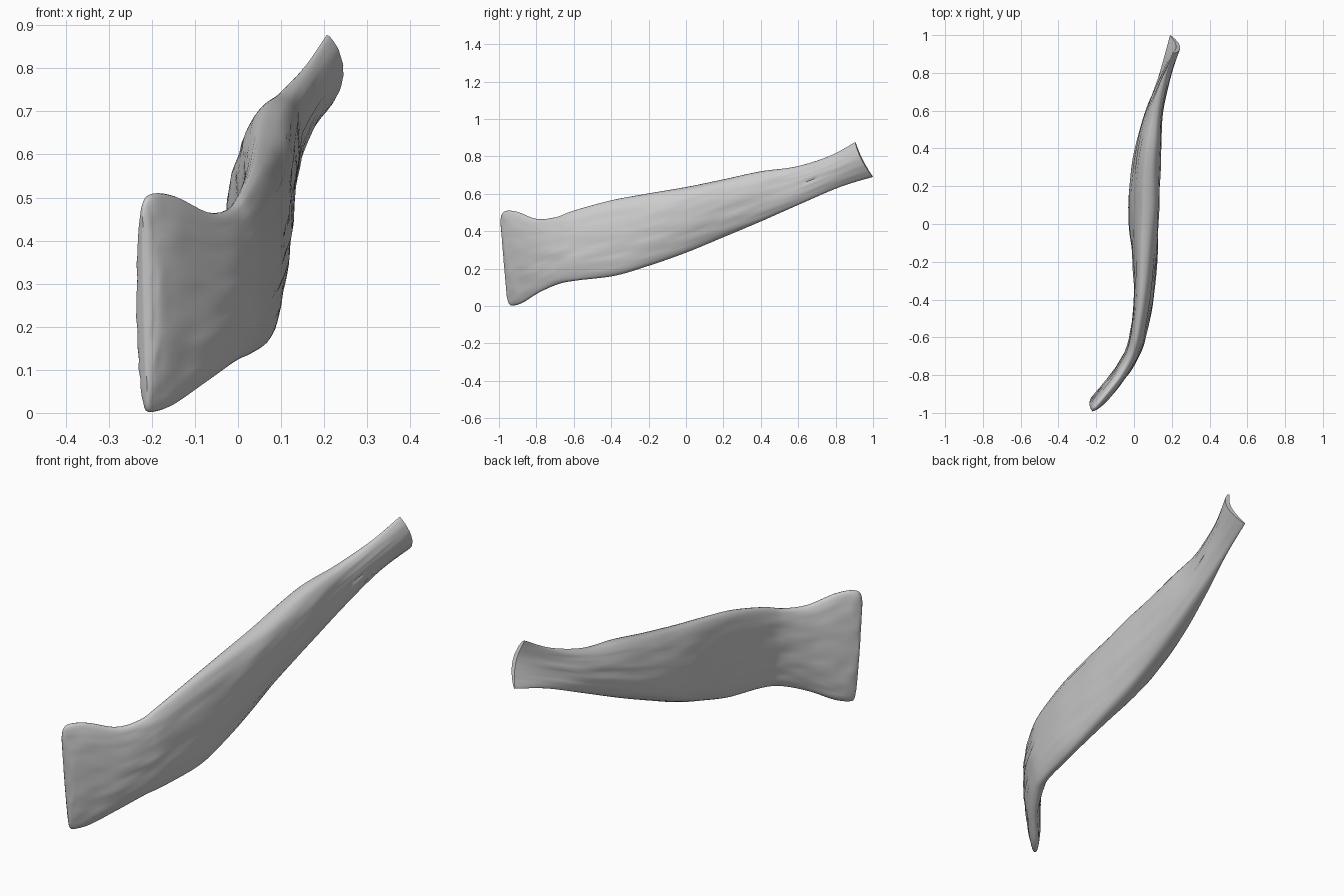
import bpy, bmesh, math
from mathutils import Vector, noise

if "Cube" in bpy.data.objects:
    bpy.data.objects.remove(bpy.data.objects["Cube"])

# Stations along the strap: top edge xyz, bottom edge xyz, sideways bow, half thickness
STATIONS = [
    (-.222, -.992, .450, -.212, -.958, .050, -.003, .003),
    (-.217, -.984, .490, -.212, -.945, .012, -.003, .021),
    (-.198, -.960, .509, -.202, -.926, .002, .000, .031),
    (-.148, -.900, .503, -.156, -.875, .017, .000, .035),
    (-.072, -.800, .466, -.080, -.790, .070, .000, .036),
    (-.018, -.700, .474, -.014, -.680, .118, .003, .038),
    (.012, -.600, .510, .023, -.580, .137, .004, .042),
    (.038, -.400, .565, .055, -.380, .162, .005, .050),
    (.048, -.200, .602, .062, -.200, .215, .002, .062),
    (.055, .000, .636, .058, .000, .285, -.003, .075),
    (.062, .200, .677, .064, .200, .368, -.006, .077),
    (.080, .400, .720, .082, .400, .452, -.005, .066),
    (.110, .590, .746, .110, .610, .545, .000, .044),
    (.158, .770, .803, .150, .825, .637, .019, .022),
    (.207, .905, .877, .192, .999, .690, .036, .011),
]
STEPS, SIDES = 7, 48


def station(u):
    """Catmull-Rom blend of the stations."""
    last = len(STATIONS) - 1
    i = min(int(u), last - 1)
    f = u - i
    p = [STATIONS[max(0, min(last, i + k))] for k in (-1, 0, 1, 2)]
    return [0.5 * (2 * b + (c - a) * f + (2 * a - 5 * b + 4 * c - d) * f * f
                   + (3 * b - a - 3 * c + d) * f ** 3) for a, b, c, d in zip(*p)]


def middle(u):
    s = station(max(0, min(len(STATIONS) - 1, u)))
    return (Vector(s[:3]) + Vector(s[3:6])) / 2


bm = bmesh.new()
rings = []
count = (len(STATIONS) - 1) * STEPS
for j in range(count + 1):
    u = j / STEPS
    s = station(u)
    top, bottom, bow, half = Vector(s[:3]), Vector(s[3:6]), s[6], s[7]
    along = middle(max(u, 1.5) + .3) - middle(max(u, 1.5) - .3)
    side = Vector((along.y, -along.x, 0)).normalized()
    belly = max(0, 1 - abs(u - 9.5) / 3.5)
    ring = []
    for k in range(SIDES):
        a = 2 * math.pi * k / SIDES
        t = (1 - math.cos(a)) / 2
        sn = math.sin(a)
        # Rounded lens section, tilted in the belly, with lengthwise fibre ridges
        width = math.copysign(abs(sn) ** .8, sn) * half
        width *= 1 + belly * (t - .5) * (.5 if sn > 0 else -.8)
        fibre = noise.noise(Vector((t * 17, u * .9, 3 if sn > 0 else 9)))
        width += fibre * .008 * sn * min(1, half / .035)
        ring.append(bm.verts.new(bottom.lerp(top, t) + side * (width + bow * 4 * t * (1 - t))))
    rings.append(ring)

# Skin between sections
for r, q in zip(rings, rings[1:]):
    for k in range(SIDES):
        n = (k + 1) % SIDES
        bm.faces.new((r[k], r[n], q[n], q[k]))

# End caps, bridged across the thin section
for ring in (rings[0], rings[-1]):
    for k in range(SIDES // 2):
        quad = [ring[k], ring[k + 1], ring[-k - 1], ring[-k % SIDES]]
        bm.faces.new(list(dict.fromkeys(quad)))
bmesh.ops.recalc_face_normals(bm, faces=bm.faces)

mesh = bpy.data.meshes.new("muscle_strap")
bm.to_mesh(mesh)
bm.free()
strap = bpy.data.objects.new("muscle_strap", mesh)
bpy.context.collection.objects.link(strap)
bpy.context.view_layer.objects.active = strap
strap.select_set(True)
bpy.ops.object.shade_smooth_by_angle(angle=math.radians(50))
